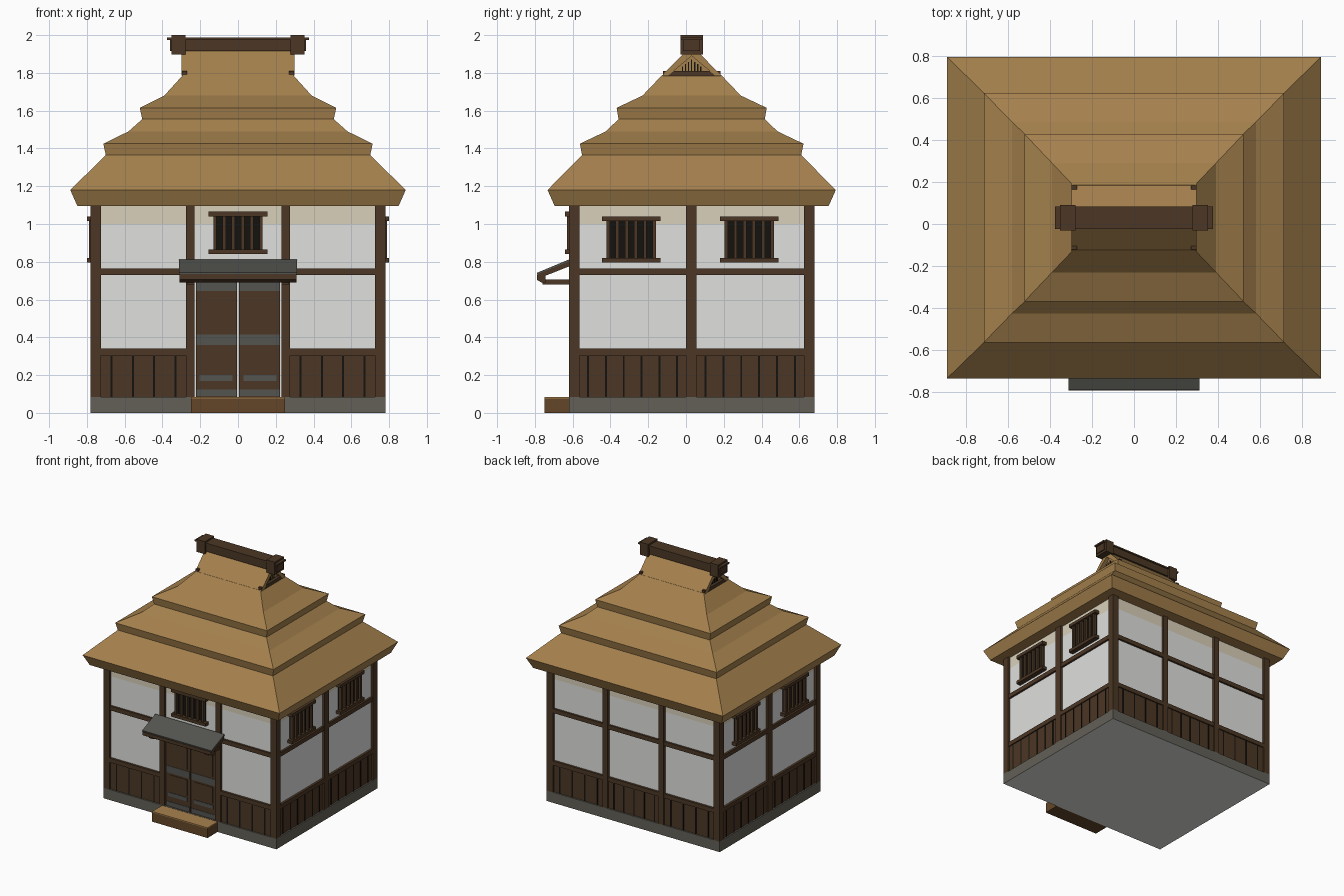
import bpy, bmesh

if "Cube" in bpy.data.objects:
    bpy.data.objects.remove(bpy.data.objects["Cube"])

CY, HX, HY = 0.03, 0.78, 0.65      # house centre in y and half sizes


def material(name, r, g, b):
    m = bpy.data.materials.new(name)
    lin = [((c / 255 + 0.055) / 1.055) ** 2.4 for c in (r, g, b)]
    m.diffuse_color = (*lin, 1)
    m.use_nodes = True
    m.node_tree.nodes["Principled BSDF"].inputs["Base Color"].default_value = m.diffuse_color
    return m


WOOD = material("dark wood", 76, 55, 37)
THATCH = material("thatch", 165, 129, 77)
STONE = material("stone", 98, 96, 86)
WHITE = material("white plaster", 224, 224, 222)
CREAM = material("cream plaster", 218, 208, 186)
BLACK = material("black", 20, 18, 15)
GREY = material("slate grey", 84, 84, 80)
BROWN = material("step wood", 100, 70, 40)
TAN = material("step top", 168, 130, 78)


def build(name, verts, faces, *mats):
    me = bpy.data.meshes.new(name)
    me.from_pydata(verts, [], faces)
    bm = bmesh.new()
    bm.from_mesh(me)
    bmesh.ops.recalc_face_normals(bm, faces=bm.faces)
    bm.to_mesh(me)
    bm.free()
    for m in mats:
        me.materials.append(m)
    ob = bpy.data.objects.new(name, me)
    bpy.context.collection.objects.link(ob)
    return ob


def prism(name, profile, x0, x1, mat):
    """Extrude a (y, z) profile along x."""
    n = len(profile)
    verts = [(x, y, z) for x in (x0, x1) for y, z in profile]
    faces = [tuple(range(n)), tuple(range(n, 2 * n))]
    faces += [(i, (i + 1) % n, n + (i + 1) % n, n + i) for i in range(n)]
    return build(name, verts, faces, mat)


def box(name, x0, x1, y0, y1, z0, z1, mat):
    return prism(name, [(y0, z0), (y1, z0), (y1, z1), (y0, z1)], x0, x1, mat)


def on_wall(side, name, u0, u1, z0, z1, d0, d1, mat):
    """Box on a wall: u runs along the wall, d is distance out from the post faces."""
    if side == "front":
        return box(name, u0, u1, CY - HY - d1, CY - HY - d0, z0, z1, mat)
    if side == "back":
        return box(name, u0, u1, CY + HY + d0, CY + HY + d1, z0, z1, mat)
    s = 1 if side == "right" else -1
    xs = sorted((s * (HX + d0), s * (HX + d1)))
    return box(name, xs[0], xs[1], u0, u1, z0, z1, mat)


def recolour(ob, mat, rule):
    ob.data.materials.append(mat)
    for p in ob.data.polygons:
        if rule(p):
            p.material_index = 1


# Foundation with pale underside, and plaster walls
base = box("foundation", -HX, HX, CY - HY, CY + HY, 0, 0.085, STONE)
recolour(base, WHITE, lambda p: p.normal.z < -0.5)
W = 0.02
box("lower_wall", -HX + W, HX - W, CY - HY + W, CY + HY - W, 0.085, 1.0, WHITE)
box("upper_wall", -HX + W, HX - W, CY - HY + W, CY + HY - W, 1.0, 1.105, CREAM)

# Corner posts
for sx in (-1, 1):
    for sy in (-1, 1):
        x0, x1 = sorted((sx * HX, sx * (HX - 0.055)))
        y0, y1 = sorted((CY + sy * HY, CY + sy * (HY - 0.055)))
        box("corner_post", x0, x1, y0, y1, 0.085, 1.105, WOOD)

# Bays of each wall: ranges between the posts
XL, YL, YH = HX - 0.055, CY - HY + 0.055, CY + HY - 0.055
bays = {
    "front": [(-XL, -0.275), (-0.23, 0.23), (0.275, XL)],
    "back": [(-XL, -0.275), (-0.23, 0.23), (0.275, XL)],
    "right": [(YL, 0.0), (0.055, YH)],
    "left": [(YL, 0.0), (0.055, YH)],
}
for side, spans in bays.items():
    for (a, b), (c, d) in zip(spans, spans[1:]):
        on_wall(side, "middle_post", b, c, 0.085, 1.105, -0.03, 0, WOOD)
    for u0, u1 in spans:
        on_wall(side, "wall_rail", u0, u1, 0.73, 0.765, -0.03, -0.004, WOOD)
        if side == "front" and u0 == -0.23:
            continue
        # Wainscot boards with dark joints and a cap rail
        on_wall(side, "wainscot", u0, u1, 0.085, 0.305, -0.03, -0.012, WOOD)
        on_wall(side, "wainscot_rail", u0, u1, 0.305, 0.34, -0.03, -0.002, WOOD)
        n = round((u1 - u0) / 0.1)
        for i in range(n):
            u = u0 + (i + 0.5) * (u1 - u0) / n
            on_wall(side, "board_joint", u - 0.005, u + 0.005, 0.085, 0.305, -0.014, -0.009, BLACK)


def window(side, u, z0, z1):
    on_wall(side, "window_opening", u - 0.13, u + 0.13, z0, z1, -0.03, -0.008, BLACK)
    for z in (z0 - 0.025, z1):
        on_wall(side, "window_sill", u - 0.155, u + 0.155, z, z + 0.025, -0.03, 0.02, WOOD)
    for i in range(6):
        c = u - 0.122 + i * 0.0488
        on_wall(side, "window_bar", c - 0.009, c + 0.009, z0, z1, -0.01, 0.01, WOOD)


window("front", 0, 0.865, 1.04)
for s in ("left", "right"):
    for u in (-0.29, 0.335):
        window(s, u, 0.82, 1.015)

# Double door with grey fittings
for s in (-1, 1):
    def leaf(name, a, b, z0, z1, d0, d1, mat):
        u = sorted((s * a, s * b))
        on_wall("front", name, u[0], u[1], z0, z1, d0, d1, mat)
    leaf("door_leaf", 0.004, 0.222, 0.085, 0.695, -0.03, -0.012, WOOD)
    for z0, z1 in ((0.09, 0.125), (0.36, 0.415), (0.645, 0.69)):
        leaf("door_band", 0.008, 0.22, z0, z1, -0.014, -0.009, GREY)
    leaf("door_strip", 0.03, 0.205, 0.17, 0.2, -0.014, -0.008, GREY)
    for z0, z1 in ((0.215, 0.345), (0.43, 0.63)):
        leaf("door_panel", 0.03, 0.2, z0, z1, -0.014, -0.008, WOOD)
on_wall("front", "door_lintel", -0.23, 0.23, 0.69, 0.735, -0.03, 0.0, WOOD)

# Awning over the door: wooden frame, slate sheet, supporting arms
prism("awning_frame", [(-0.62, 0.775), (-0.785, 0.71), (-0.785, 0.735), (-0.62, 0.802)],
      -0.31, 0.31, WOOD)
prism("awning_sheet", [(-0.62, 0.802), (-0.788, 0.734), (-0.788, 0.742), (-0.62, 0.812)],
      -0.312, 0.312, GREY)
prism("awning_front_beam", [(-0.79, 0.705), (-0.765, 0.69), (-0.745, 0.69), (-0.745, 0.732),
                            (-0.79, 0.732)], -0.31, 0.31, WOOD)
for s in (-1, 1):
    box("awning_arm", s * 0.25 - 0.02, s * 0.25 + 0.02, -0.76, -0.61, 0.68, 0.705, WOOD)

# Door step with pale top
step = box("door_step", -0.25, 0.25, -0.75, -0.62, 0, 0.075, BROWN)
recolour(step, TAN, lambda p: p.normal.z > 0.5)
box("step_tread", -0.25, 0.25, -0.75, -0.62, 0.075, 0.083, TAN)

# Tiered thatched roof lofted through rectangles (half x, half y, z)
rings = [(0.85, 0.725, 1.095), (0.888, 0.763, 1.18), (0.70, 0.58, 1.365), (0.713, 0.592, 1.425),
         (0.58, 0.455, 1.49), (0.507, 0.387, 1.555), (0.52, 0.397, 1.615), (0.39, 0.26, 1.68),
         (0.29, 0.155, 1.79)]
verts, faces = [], [(0, 1, 2, 3)]
for i, (hx, hy, z) in enumerate(rings):
    verts += [(sx * hx, CY + sy * hy, z) for sx, sy in ((-1, -1), (1, -1), (1, 1), (-1, 1))]
    if i:
        k = 4 * i
        faces += [(k - 4 + j, k - 4 + (j + 1) % 4, k + (j + 1) % 4, k + j) for j in range(4)]
faces.append(tuple(range(len(verts) - 4, len(verts))))
build("thatched_roof", verts, faces, THATCH)

# Gable top: recessed core, two overhanging slopes, base beams and slots
prism("gable_core", [(CY - 0.14, 1.785), (CY + 0.14, 1.785), (CY, 1.915)], -0.27, 0.27, THATCH)
for s in (-1, 1):
    prism("gable_slope", [(CY + s * 0.158, 1.785), (CY + s * 0.03, 1.915), (CY, 1.915),
                          (CY, 1.89), (CY + s * 0.125, 1.785)], -0.298, 0.298, THATCH)
    x0, x1 = sorted((s * 0.27, s * 0.296))
    box("gable_beam", x0, x1, CY - 0.152, CY + 0.152, 1.784, 1.81, WOOD)
    x0, x1 = sorted((s * 0.268, s * 0.274))
    for i in range(-3, 4):
        y = CY + i * 0.016
        box("gable_slot", x0, x1, y - 0.003, y + 0.003, 1.81, 1.87 - abs(i) * 0.012, BLACK)

# Ridge beam with end blocks
box("ridge_beam", -0.36, 0.36, CY - 0.045, CY + 0.045, 1.915, 1.978, WOOD)
box("ridge_cap", -0.375, 0.375, CY - 0.053, CY + 0.053, 1.975, 1.987, WOOD)
for s in (-1, 1):
    box("ridge_block", s * 0.315 - 0.037, s * 0.315 + 0.037, CY - 0.06, CY + 0.06, 1.897, 2.0, WOOD)
